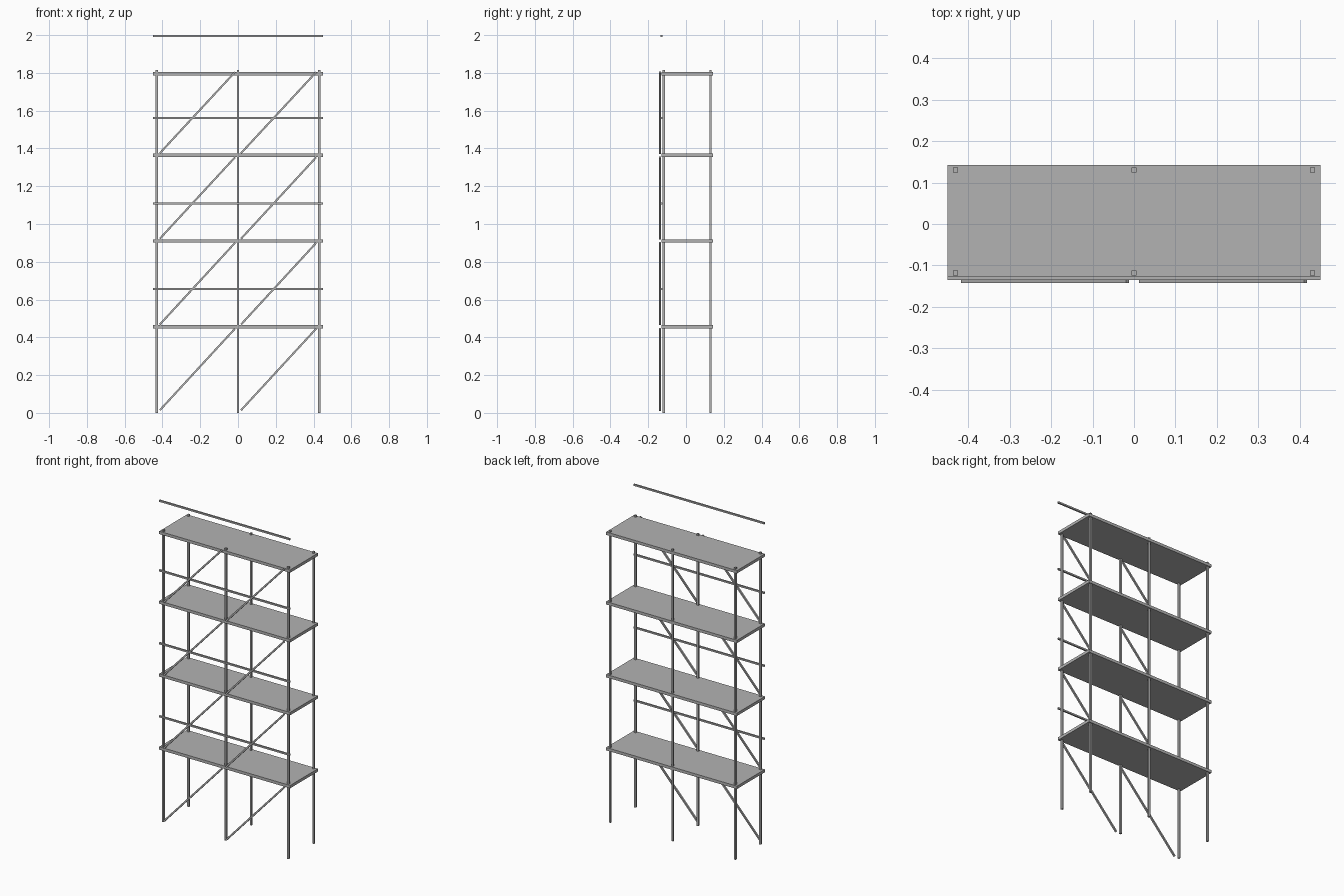
import bpy
from mathutils import Vector

cube = bpy.data.objects.get("Cube")
if cube:
    bpy.data.objects.remove(cube, do_unlink=True)

steel = bpy.data.materials.new("scaffold grey")
steel.use_nodes = True
GREY = (0.45, 0.45, 0.45, 1)
steel.diffuse_color = GREY
steel.node_tree.nodes["Principled BSDF"].inputs["Base Color"].default_value = GREY


def box(name, centre, size):
    """Axis-aligned bar or slab."""
    bpy.ops.mesh.primitive_cube_add(size=1, location=centre)
    ob = bpy.context.object
    ob.name = name
    ob.scale = size
    ob.data.materials.append(steel)
    return ob


def strut(name, start, end, thick):
    """Square bar between two points in the xz plane."""
    a, b = Vector(start), Vector(end)
    ob = box(name, (a + b) / 2, (thick, thick, (b - a).length))
    d = b - a
    ob.rotation_euler.y = Vector((d.z, d.x)).angle_signed(Vector((1, 0)))
    return ob


POST_X = (-0.43, 0, 0.43)
BACK_Y, FRONT_Y = 0.13, -0.118
DECKS = (0.456, 0.91, 1.363, 1.796)
DECK_THICK = 0.018
POST_TOP = 1.816

# Upright posts
for side, y in (("front", FRONT_Y), ("back", BACK_Y)):
    for x, place in zip(POST_X, ("right", "middle", "left")):
        box(f"{side}_{place}_post", (x, y, POST_TOP / 2), (0.012, 0.012, POST_TOP))

# Decks, each with a guard rail above its front edge
for i, z in enumerate(DECKS, 1):
    box(f"deck_{i}", (0, 0.0055, z), (0.9, 0.273, DECK_THICK))
    box(f"guard_rail_{i}", (0, -0.13, z + 0.199), (0.9, 0.01, 0.01))

# Diagonal braces in both bays of each storey
floors = (0.002,) + DECKS
for i, (low, high) in enumerate(zip(floors, DECKS), 1):
    for x, place in zip(POST_X, ("right", "left")):
        strut(f"{place}_brace_{i}", (x + 0.016, -0.137, low + 0.012),
              (x + 0.414, -0.137, high + (0.008 if i == len(DECKS) else -0.01)), 0.01)
